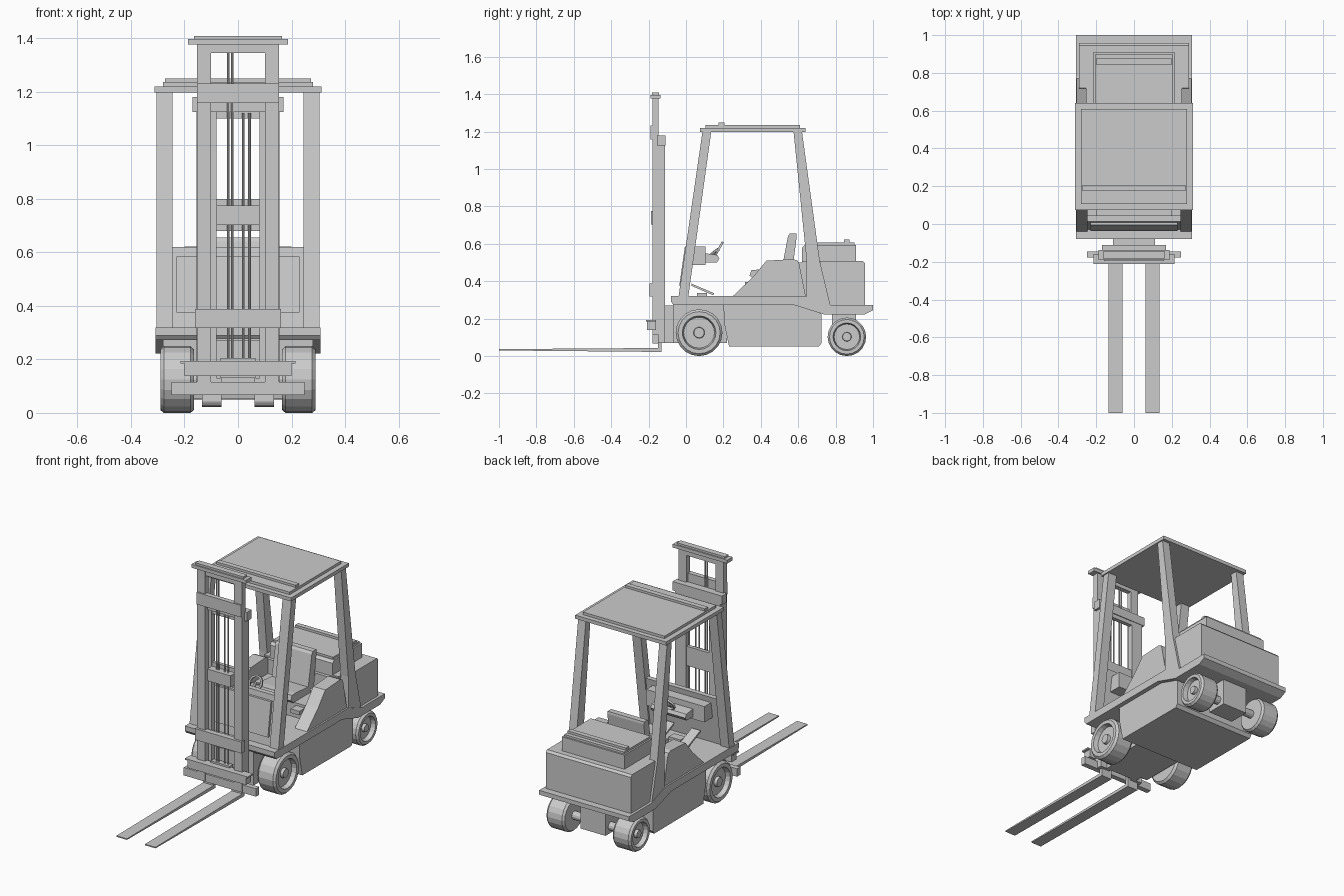
import bpy, bmesh, math
from mathutils import Matrix, Vector


def finish(name, bm, mirror=False):
    bmesh.ops.recalc_face_normals(bm, faces=bm.faces)
    me = bpy.data.meshes.new(name)
    bm.to_mesh(me)
    bm.free()
    ob = bpy.data.objects.new(name, me)
    bpy.context.collection.objects.link(ob)
    if mirror:
        ob.modifiers.new("mirror", 'MIRROR').use_axis[0] = True
    return ob


def prism(name, prof, x0, x1, mirror=False):
    """Extrude a (y, z) profile from x0 to x1."""
    bm = bmesh.new()
    f = bm.faces.new([bm.verts.new((x0, y, z)) for y, z in prof])
    ext = bmesh.ops.extrude_face_region(bm, geom=[f])
    bmesh.ops.translate(bm, vec=(x1 - x0, 0, 0),
                        verts=[v for v in ext["geom"] if isinstance(v, bmesh.types.BMVert)])
    return finish(name, bm, mirror)


def box(name, x0, x1, y0, y1, z0, z1, mirror=False):
    return prism(name, [(y0, z0), (y1, z0), (y1, z1), (y0, z1)], x0, x1, mirror)


def wide(name, w, y0, y1, z0, z1):
    return box(name, -w, w, y0, y1, z0, z1)


def cyl(name, a, b, r, n=8, mirror=False):
    a, b = Vector(a), Vector(b)
    bm = bmesh.new()
    m = Matrix.Translation((a + b) / 2) @ (b - a).to_track_quat('Z', 'Y').to_matrix().to_4x4()
    bmesh.ops.create_cone(bm, cap_ends=True, segments=n, radius1=r, radius2=r,
                          depth=(b - a).length, matrix=m)
    return finish(name, bm, mirror)


def lathe(name, prof, matrix, n, mirror=False, closed=False):
    """Revolve (offset along axis, radius) points around the local x axis."""
    bm = bmesh.new()
    rings = [[bm.verts.new(matrix @ Vector((x, r * math.cos(2 * math.pi * i / n),
                                            r * math.sin(2 * math.pi * i / n))))
              for i in range(n)] for x, r in prof]
    pairs = list(zip(rings, rings[1:])) + ([(rings[-1], rings[0])] if closed else [])
    for p, q in pairs:
        for i in range(n):
            j = (i + 1) % n
            bm.faces.new((p[i], p[j], q[j], q[i]))
    if not closed:
        bm.faces.new(rings[0])
        bm.faces.new(rings[-1])
    return finish(name, bm, mirror)


# Wheels: tyre, recessed rim and hub in one lathe profile
for name, y, r in (("front_wheel", 0.07, 0.125), ("rear_wheel", 0.86, 0.103)):
    prof = [(0.165, r * 0.75), (0.165, r * 0.9), (0.178, r), (0.277, r), (0.29, r * 0.9),
            (0.29, r * 0.72), (0.262, r * 0.66), (0.262, r * 0.24), (0.28, r * 0.22)]
    lathe(name, prof, Matrix.Translation((0, y, r)), 20, mirror=True)
cyl("front_axle", (-0.2, 0.07, 0.125), (0.2, 0.07, 0.125), 0.03, 12)
cyl("rear_axle", (-0.2, 0.86, 0.103), (0.2, 0.86, 0.103), 0.025, 12)
wide("steering_axle_block", 0.085, 0.78, 0.91, 0.06, 0.23)

# Chassis
wide("front_chassis", 0.155, -0.07, 0.22, 0.07, 0.29)
wide("mast_mount", 0.11, -0.115, -0.06, 0.07, 0.27)
prism("main_chassis", [(0.2, 0.28), (0.205, 0.17), (0.23, 0.052), (0.71, 0.05),
                       (0.725, 0.07), (0.725, 0.225), (0.6, 0.28)], -0.28, 0.28)
prism("deck", [(-0.08, 0.32), (-0.08, 0.29), (-0.065, 0.272), (0.58, 0.272), (0.74, 0.222),
               (0.955, 0.222), (1.0, 0.245), (1.0, 0.272), (0.78, 0.272), (0.64, 0.32)],
      -0.308, 0.308)

# Counterweight and engine hood
wide("engine_bay", 0.25, 0.6, 0.95, 0.27, 0.5)
prism("counterweight", [(0.715, 0.495), (0.77, 0.27), (0.957, 0.27), (0.957, 0.495),
                        (0.945, 0.508), (0.72, 0.508)], -0.292, 0.292)
wide("engine_bay_cover", 0.255, 0.62, 0.945, 0.495, 0.508)
prism("hood", [(0.62, 0.505), (0.91, 0.505), (0.91, 0.595), (0.635, 0.595), (0.62, 0.58)],
      -0.215, 0.215)
wide("hood_lid", 0.205, 0.64, 0.9, 0.595, 0.608)
wide("hood_rib", 0.2, 0.845, 0.875, 0.608, 0.622)

# Side fenders
prism("side_fender", [(0.25, 0.32), (0.36, 0.425), (0.43, 0.51), (0.575, 0.518), (0.597, 0.51),
                      (0.606, 0.49), (0.64, 0.32)], 0.215, 0.298, mirror=True)

# Seat
wide("seat_base", 0.215, 0.37, 0.62, 0.32, 0.41)
prism("seat_cushion", [(0.34, 0.43), (0.35, 0.46), (0.39, 0.462), (0.53, 0.45), (0.53, 0.4),
                       (0.37, 0.405)], -0.125, 0.125)
prism("seat_back", [(0.505, 0.43), (0.545, 0.64), (0.555, 0.655), (0.59, 0.655), (0.592, 0.64),
                    (0.565, 0.43)], -0.125, 0.125)
box("seat_latch", 0.14, 0.2, 0.315, 0.38, 0.37, 0.395, mirror=True)

# Cab pillars
prism("front_pillar", [(-0.04, 0.315), (0.012, 0.315), (0.135, 1.2), (0.088, 1.2)],
      0.245, 0.305, mirror=True)
prism("rear_pillar", [(0.575, 1.2), (0.62, 1.2), (0.715, 0.51), (0.772, 0.27), (0.645, 0.315),
                      (0.645, 0.51)], 0.252, 0.305, mirror=True)

# Roof
wide("roof_frame", 0.312, 0.075, 0.64, 1.198, 1.22)
wide("roof_panel", 0.28, 0.105, 0.61, 1.22, 1.236)
wide("roof_rib", 0.273, 0.175, 0.207, 1.236, 1.25)

# Front cowl with raised panel, dashboard and controls
prism("front_cowl", [(-0.03, 0.315), (0.0, 0.315), (0.045, 0.62), (0.013, 0.62)], -0.25, 0.25)
prism("cowl_panel", [(-0.036, 0.375), (-0.015, 0.375), (0.015, 0.585), (-0.006, 0.585)],
      -0.23, 0.23)
wide("dashboard", 0.2, 0.02, 0.105, 0.487, 0.585)
prism("control_panel", [(0.1, 0.5), (0.165, 0.5), (0.178, 0.52), (0.168, 0.54), (0.1, 0.55)],
      -0.12, 0.12)
tilt = Matrix.Translation((0, 0.175, 0.572)) @ Matrix.Rotation(math.radians(-30), 4, 'X') \
    @ Matrix.Rotation(math.radians(90), 4, 'Z')
lathe("steering_wheel", [(-0.006, 0.035), (-0.006, 0.045), (0.006, 0.045), (0.006, 0.035)],
      tilt, 14, closed=True)
cyl("steering_column", (0, 0.12, 0.53), (0, 0.175, 0.572), 0.009)
cyl("steering_spoke", (-0.04, 0.175, 0.572), (0.04, 0.175, 0.572), 0.006)
prism("pedal_lever", [(0.03, 0.375), (0.03, 0.387), (0.15, 0.336), (0.145, 0.325)],
      0.06, 0.12, mirror=True)
wide("floor_pedal", 0.04, 0.06, 0.112, 0.318, 0.338)

# Outer mast
box("outer_mast_rail", 0.08, 0.155, -0.146, -0.113, 0.07, 1.17, mirror=True)
wide("outer_mast_top", 0.17, -0.156, -0.11, 1.125, 1.18)
wide("outer_mast_tie", 0.1, -0.14, -0.115, 1.1, 1.13)
wide("outer_mast_middle", 0.1, -0.14, -0.118, 0.68, 0.8)
wide("outer_mast_bottom", 0.1, -0.14, -0.113, 0.13, 0.19)

# Inner mast
box("inner_mast_rail", 0.1, 0.154, -0.18, -0.146, 0.07, 1.38, mirror=True)
wide("inner_mast_head", 0.12, -0.178, -0.148, 1.345, 1.38)
wide("mast_cap", 0.187, -0.19, -0.137, 1.376, 1.397)
wide("mast_cap_lid", 0.164, -0.182, -0.145, 1.397, 1.409)
wide("upper_cross_plate", 0.153, -0.19, -0.16, 1.158, 1.232)
wide("middle_cross_plate", 0.08, -0.187, -0.13, 0.702, 0.775)
wide("lower_cross_plate", 0.16, -0.195, -0.16, 0.318, 0.388)
wide("lift_base", 0.065, -0.175, -0.14, 0.13, 0.205)

# Lift rods
for i, (x, top) in enumerate(((-0.036, 1.36), (-0.021, 1.36), (0.02, 1.12), (0.043, 1.12))):
    cyl(f"lift_rod_{i}", (x, -0.158, 0.13), (x, -0.158, top), 0.005)

# Fork carriage and forks
wide("carriage_lower", 0.248, -0.178, -0.146, 0.067, 0.116)
wide("carriage_upper", 0.2, -0.208, -0.16, 0.138, 0.187)
wide("carriage_lip", 0.215, -0.213, -0.16, 0.185, 0.194)
prism("fork", [(-1.0, 0.03), (-0.13, 0.022), (-0.13, 0.13), (-0.148, 0.13), (-0.15, 0.043),
               (-1.0, 0.037)], 0.062, 0.134, mirror=True)
